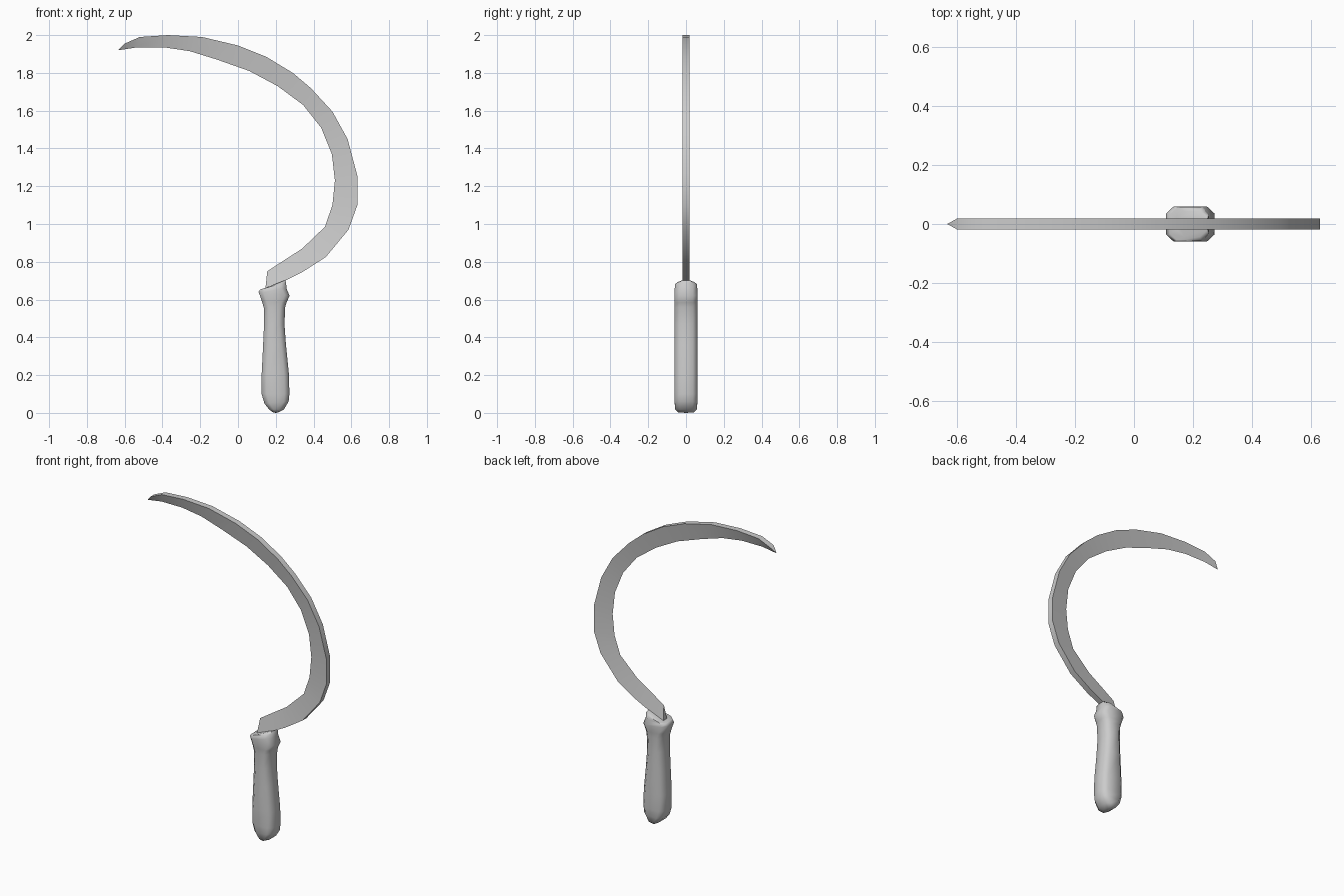
import bpy, bmesh

if "Cube" in bpy.data.objects:
    bpy.data.objects.remove(bpy.data.objects["Cube"])


def finish(bm, name, angle):
    bmesh.ops.recalc_face_normals(bm, faces=bm.faces)
    mesh = bpy.data.meshes.new(name)
    bm.to_mesh(mesh)
    bm.free()
    obj = bpy.data.objects.new(name, mesh)
    bpy.context.collection.objects.link(obj)
    bpy.ops.object.select_all(action='DESELECT')
    obj.select_set(True)
    bpy.context.view_layer.objects.active = obj
    bpy.ops.object.shade_smooth_by_angle(angle=angle)
    return obj


def bridge(bm, a, b):
    n = len(a)
    for i in range(n):
        bm.faces.new((a[i], a[(i + 1) % n], b[(i + 1) % n], b[i]))


# Blade: wedge section, thick spine outside and sharp cutting edge inside
# stations are spine x, z, edge x, z
stations = [
    (-.60, 1.955, -.60, 1.925), (-.52, 1.99, -.535, 1.935),
    (-.37, 2.0, -.39, 1.935), (-.19, 1.99, -.255, 1.915),
    (0, 1.945, -.11, 1.87), (.15, 1.885, .06, 1.81),
    (.29, 1.80, .21, 1.73), (.385, 1.72, .345, 1.63),
    (.50, 1.595, .44, 1.51), (.58, 1.45, .497, 1.37),
    (.632, 1.255, .513, 1.23), (.632, 1.10, .50, 1.10),
    (.585, .97, .46, .985), (.465, .825, .34, .87),
    (.34, .745, .30, .844), (.25, .70, .25, .812),
    (.145, .655, .155, .75),
]
half = 0.019
bm = bmesh.new()
tip = bm.verts.new((-.634, 0, 1.92))
rings = [[bm.verts.new((ox, -half, oz)), bm.verts.new((ox, half, oz)),
          bm.verts.new((ix, 0, iz))] for ox, oz, ix, iz in stations]
for i in range(3):
    bm.faces.new((tip, rings[0][i], rings[0][(i + 1) % 3]))
for a, b in zip(rings, rings[1:]):
    bridge(bm, a, b)
bm.faces.new(rings[-1])
finish(bm, "blade", 0.5)

# Handle: chamfered rectangular sections lofted upward
# sections are left x, z, right x, z, half depth
sections = [
    (.185, .003, .215, .003, .042), (.165, .018, .243, .018, .058),
    (.14, .05, .268, .06, .06), (.125, .10, .272, .10, .06),
    (.125, .20, .270, .20, .06), (.133, .36, .254, .36, .06),
    (.138, .47, .246, .47, .06), (.137, .555, .250, .56, .06),
    (.127, .59, .257, .585, .06), (.109, .64, .273, .62, .06),
    (.116, .652, .256, .66, .06), (.122, .655, .255, .69, .057),
    (.145, .66, .250, .703, .043),
]
bm = bmesh.new()
rings = []
for xl, zl, xr, zr, hy in sections:
    c = min(.026, (xr - xl) * .3) / (xr - xl)
    d = hy - .024
    outline = [(0, -d), (c, -hy), (1 - c, -hy), (1, -d),
               (1, d), (1 - c, hy), (c, hy), (0, d)]
    rings.append([bm.verts.new((xl + (xr - xl) * t, y, zl + (zr - zl) * t))
                  for t, y in outline])
for a, b in zip(rings, rings[1:]):
    bridge(bm, a, b)
# slightly domed butt
butt = bm.verts.new((.2, 0, 0))
for i in range(8):
    bm.faces.new((butt, rings[0][i], rings[0][(i + 1) % 8]))
bm.faces.new(rings[-1])
finish(bm, "handle", 0.9)
